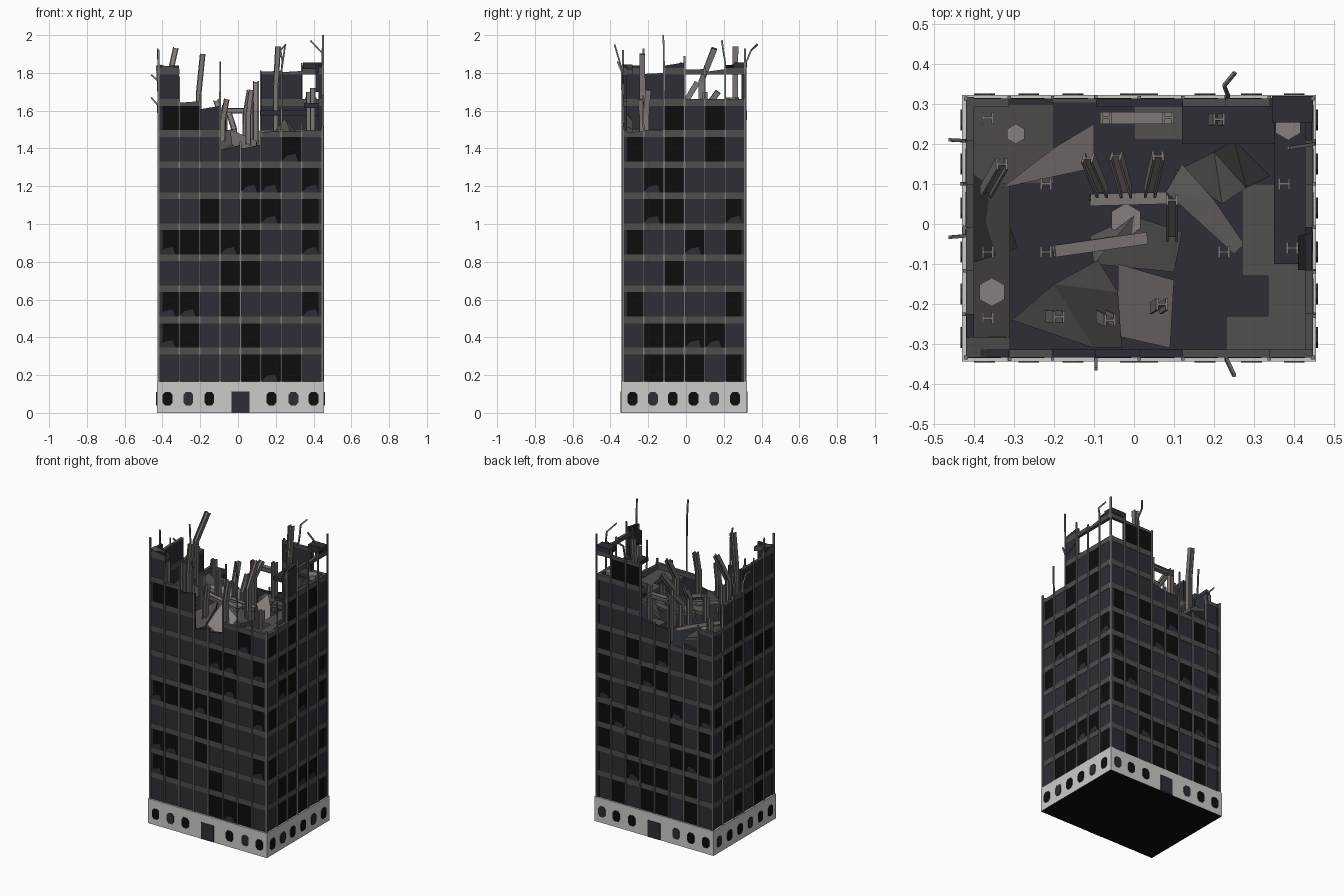
import bpy, bmesh, math, random
from mathutils import Vector

if "Cube" in bpy.data.objects:
    bpy.data.objects.remove(bpy.data.objects["Cube"])
random.seed(7)

def mat(name, *c):
    m = bpy.data.materials.new(name)
    m.diffuse_color = (*c, 1)
    m.use_nodes = True
    m.node_tree.nodes["Principled BSDF"].inputs["Base Color"].default_value = m.diffuse_color
    return m

NAVY = mat("navy glass", .026, .026, .036)
BLACK = mat("dark opening", .004, .004, .004)
BAND = mat("grey band", .075, .075, .073)
STONE = mat("pale stone", .6, .6, .59)
STEEL = mat("dusty steel", .21, .185, .18)
TRIM = mat("mullion grey", .2, .2, .2)
RUBBLE = mat("dark concrete", .085, .083, .08)
LIGHT = mat("light rubble", .24, .21, .205)
MATS = [NAVY, BLACK, BAND]

def finish(bm, name, mats):
    bmesh.ops.recalc_face_normals(bm, faces=bm.faces)
    me = bpy.data.meshes.new(name)
    bm.to_mesh(me)
    bm.free()
    for m in mats:
        me.materials.append(m)
    ob = bpy.data.objects.new(name, me)
    bpy.context.collection.objects.link(ob)
    return ob

def loft(bm, rings, first=0, last=0):
    """Closed tube through rings of equal size, capped at both ends."""
    vs = [[bm.verts.new(p) for p in r] for r in rings]
    n = len(vs[0])
    for a, b in zip(vs, vs[1:]):
        for i in range(n):
            bm.faces.new((a[i], a[(i + 1) % n], b[(i + 1) % n], b[i]))
    bm.faces.new(vs[0]).material_index = first
    bm.faces.new(vs[-1]).material_index = last

X0, X1, Y0, Y1 = -.42, .447, -.333, .313
W = .1083
def place(side, u, d, z):
    """u along the wall, d inward from its outer face."""
    return {"front": (u, Y0 + d, z), "back": (u, Y1 - d, z),
            "left": (X0 + d, u, z), "right": (X1 - d, u, z)}[side]

def ring(side, pts, d):
    return [place(side, u, d, z) for u, z in pts]

# broken top height of every bay, and black panes floor by floor
TOPS = {"front": [1.84, 1.65, 1.625, 1.42, 1.42, 1.49, 1.49, 1.5],
        "back": [1.49, 1.36, 1.33, 1.43, 1.45, 1.81, 1.81, 1.85],
        "right": [1.49, 1.5, 1.855, 1.82, 1.82, 1.85],
        "left": [1.84, 1.8, 1.8, 1.66, 1.64, 1.49]}
HOLES = {("right", 3), ("right", 4), ("right", 5), ("back", 7), ("left", 3)}
PANES = {"front": ["....BBB.", "BB..B...", "BB.B...B", "...BB...", "BBBBB..B",
                   "..B.BB.B", "....BB.B", "......B.", "BB......", "........"],
         "right": [".BBB.B", ".BBBB.", "B....B", "..B...", "B..B.B",
                   ".BB..B", ".BB...", "B.B.B.", "..B.B.", "B..B.B"]}
for s, n in (("back", 8), ("left", 6)):
    PANES[s] = ["".join(random.choice("BB...") for _ in range(n)) for _ in range(10)]

# curtain walls: one pane and one spandrel band per bay and floor
for side, tops in TOPS.items():
    bm = bmesh.new()
    start = X0 if side in ("front", "back") else Y0
    for b, top in enumerate(tops):
        u0, u1 = start + b * W, min(start + (b + 1) * W, .447)
        for k in range(11):
            zb = .31 + .1645 * k
            z0 = .165 if k == 0 else zb - .1295
            for lo, hi, band in ((z0, zb, 0), (zb, zb + .035, 1)):
                if lo >= top - .004:
                    continue
                if k == 9 and not band and (side, b) in HOLES:
                    continue
                h1 = h2 = min(hi, top)
                if hi > top:
                    h1 -= random.random() * min(.035, (top - lo) * .6)
                pts = [(u0, lo), (u1, lo), (u1, h2), (u0, h1)]
                black = not band and PANES[side][min(k, 9)][b] == "B"
                mi = 2 if band else 0
                off = .002 if not band else 0
                start_f = len(bm.faces)
                loft(bm, [ring(side, pts, off), ring(side, pts, .02)], 1 if black else mi, mi)
                bm.faces.ensure_lookup_table()
                for f in bm.faces[start_f:start_f + 4]:
                    f.material_index = mi
                # jagged remains of navy glass in some black panes
                if black and random.random() < .25:
                    c = [(u0, lo), (u1 - .02, lo), (u1 - .035, lo + .04), (u0 + .03, lo + .03)]
                    if lo + .04 < top:
                        loft(bm, [ring(side, c, -.001), ring(side, c, .003)])
    finish(bm, side + "_curtain_wall", MATS)

# stone base with dark underside
bm = bmesh.new()
corners = [(-.43, -.343), (.455, -.343), (.455, .322), (-.43, .322)]
loft(bm, [[(x, y, z) for x, y in corners] for z in (0, .165)], 1, 0)
finish(bm, "stone_base", [STONE, BLACK])

# base windows (octagons) and doors, as thin plates
for side, us in (("front", (-.373, -.263, -.152, .177, .293, .4)), ("right", (-.283, -.175, -.07, .04, .15, .26)),
                 ("back", (-.373, -.263, -.152, .177, .293, .4)), ("left", (-.283, -.175, -.07, .04, .15, .26))):
    bm = bmesh.new()
    for i, u in enumerate(us):
        o = [(u + sx, .075 + sz) for sx, sz in ((-.014, -.035), (.014, -.035), (.026, -.02), (.026, .02),
                                                (.014, .035), (-.014, .035), (-.026, .02), (-.026, -.02))]
        m = (i * 7 + len(side)) % 3 > 0
        loft(bm, [ring(side, o, -.013), ring(side, o, -.006)], int(m), 0)
    if side in ("front", "back"):
        o = [(-.035, .001), (.06, .001), (.06, .112), (-.035, .112)]
        loft(bm, [ring(side, o, -.013), ring(side, o, -.006)])
    finish(bm, side + "_base_windows", MATS)

SQUARE = [(-1, -1), (1, -1), (1, 1), (-1, 1)]
I_BEAM = [(-1, -1), (-.6, -1), (-.6, -.2), (.6, -.2), (.6, -1), (1, -1),
          (1, 1), (.6, 1), (.6, .2), (-.6, .2), (-.6, 1), (-1, 1)]
def sweep(name, path, profile, r, m):
    """Carry a profile along a bent path."""
    P = [Vector(p) for p in path]
    rings = []
    for i, p in enumerate(P):
        d = (P[min(i + 1, len(P) - 1)] - P[max(i - 1, 0)]).normalized()
        ref = Vector((0, 1, 0)) if abs(d.y) < .8 else Vector((0, 0, 1))
        a = ref.cross(d).normalized()
        b = d.cross(a)
        rings.append([p + a * x * r + b * y * r for x, y in profile])
    bm = bmesh.new()
    loft(bm, rings)
    return finish(bm, name, [m])

# mullions on every bay line, some running on as bent rods
RODS = {("front", 3): [(-.095, -.338, 1.8), (-.095, -.362, 1.86)], ("front", 6): [(.232, -.34, 1.82), (.25, -.378, 1.95)],
        ("back", 6): [(.235, .32, 1.86), (.225, .345, 1.92), (.252, .378, 1.95)],
        ("right", 2): [(.45, -.12, 2.0)], ("right", 5): [(.45, .2, 1.9), (.385, .19, 1.97)],
        ("left", 1): [(-.425, -.225, 1.93)], ("left", 3): [(-.425, -.03, 1.76), (-.46, -.033, 1.79)],
        ("left", 5): [(-.425, .208, 1.63), (-.46, .21, 1.67)], ("left", 4): [(-.43, .1, 1.84)],
        ("front", 1): [(-.31, -.338, 1.78)], ("right", 1): [(.45, -.23, 1.68)], ("back", 3): [(-.095, .318, 1.6)]}
for side, tops in TOPS.items():
    start = X0 if side in ("front", "back") else Y0
    for b in range(1, len(tops)):
        u = start + b * W
        h = max(tops[b - 1:b + 1]) + random.uniform(-.01, .04)
        if (side, b) in RODS:
            h = min(h, RODS[side, b][0][2] - .05)
        path = [place(side, u, -.003, .165), place(side, u, -.003, h)] + RODS.get((side, b), [])
        sweep(side + "_mullion", path, SQUARE, .0042, TRIM)
for x, y, h in ((X0, Y0, 1.92), (X1, Y1, 1.93), (X1, Y0, 1.52), (X0, Y1, 1.5)):
    sweep("corner_mullion", [(x, y, .165), (x, y, h)], SQUARE, .005, TRIM)

# steel columns standing in the ruin, on a loose grid
COLUMNS = [[(-.365, .265, 1.56)], [(-.365, -.07, 1.66)], [(-.365, -.235, 1.74)], [(-.22, .1, 1.6)],
           [(-.22, -.07, 1.62)], [(.375, .1, 1.7)], [(.395, -.06, 1.72)], [(.225, -.07, 1.5)],
           [(-.07, .265, 1.63)], [(.085, .265, 1.66)],
           [(.2, .26, 1.72), (.212, .262, 1.94)], [(-.207, -.23, 1.7), (-.187, -.232, 1.9)],
           [(-.08, -.23, 1.55), (-.06, -.24, 1.66)], [(.055, -.21, 1.58), (.07, -.2, 1.71)],
           [(-.37, .08, 1.75), (-.33, .15, 1.93)], [(-.08, .08, 1.55), (-.115, .165, 1.65)],
           [(-.02, .08, 1.5), (-.045, .17, 1.58)], [(.04, .08, 1.58), (.06, .17, 1.7)],
           [(.095, -.03, 1.6), (.095, .06, 1.75)]]
for c in COLUMNS:
    x, y, z = c[0]
    sweep("steel_column", [(x, y, 1.3)] + c, I_BEAM, .015, STEEL)

# fallen and bridging beams
for p, q in (((-.08, .265, 1.6), (.1, .265, 1.6)), ((-.2, -.068, 1.5), (.03, -.035, 1.44)),
             ((-.11, .06, 1.44), (.08, .065, 1.42))):
    sweep("fallen_beam", [p, q], I_BEAM, .015, STEEL)

def slab(name, pts, m, t=.025):
    bm = bmesh.new()
    loft(bm, [[(x, y, z - t) for x, y, z in pts], pts])
    bmesh.ops.triangulate(bm, faces=[f for f in bm.faces if len(f.verts) > 4])
    finish(bm, name, [m])

# floor plates left inside
def rect(x0, x1, y0, y1, z, z2=None):
    z2 = z if z2 is None else z2
    return [(x0, y0, z), (x1, y0, z2), (x1, y1, z2), (x0, y1, z)]
slab("main_floor", rect(X0 + .01, X1 - .01, Y0 + .01, Y1 - .01, 1.33), NAVY)
slab("back_left_floor", rect(-.405, -.2, .1, .3, 1.46, 1.4), RUBBLE)
slab("left_floor", rect(-.405, -.31, -.32, .1, 1.49, 1.42), RUBBLE)
slab("back_right_floor", rect(.12, .435, .2, .3, 1.6), NAVY)
slab("back_middle_floor", rect(.0, .12, .21, .3, 1.42), RUBBLE)
slab("right_floor", rect(.35, .435, -.1, .3, 1.64), NAVY)
slab("right_ledge", rect(.27, .35, -.13, .1, 1.46), RUBBLE)
slab("corner_ledge", rect(.23, .435, -.322, -.23, 1.46), RUBBLE)
slab("corner_strip", rect(.335, .435, -.23, -.1, 1.46), RUBBLE)

# sloping broken concrete
slab("front_heap", [(-.305, -.24, 1.36), (-.1, -.31, 1.38), (-.03, -.31, 1.42), (-.04, -.17, 1.5), (-.09, -.09, 1.49), (-.2, -.15, 1.42)], RUBBLE)
slab("middle_heap", [(-.1, -.1, 1.47), (.1, -.12, 1.4), (.12, -.02, 1.38), (0, .02, 1.44), (-.11, -.03, 1.42)], RUBBLE)
slab("right_heap", [(.1, .13, 1.4), (.22, .05, 1.5), (.28, .09, 1.48), (.34, .12, 1.45), (.25, .21, 1.56), (.2, .18, 1.5)], RUBBLE)
slab("front_panel", [(-.04, -.28, 1.42), (.09, -.31, 1.38), (.1, -.14, 1.44), (-.04, -.1, 1.5)], LIGHT)
slab("right_panel", [(.08, .08, 1.45), (.25, -.075, 1.4), (.275, -.05, 1.42), (.2, .06, 1.47), (.12, .15, 1.5)], LIGHT)
slab("left_panel", [(-.33, .09, 1.47), (-.1, .14, 1.4), (-.1, .25, 1.42), (-.2, .19, 1.45)], LIGHT)
slab("left_wedge", [(-.41, -.1, 1.55), (-.29, -.06, 1.36), (-.34, .08, 1.4), (-.41, .13, 1.6)], RUBBLE)
slab("corner_wedge", [(-.4, -.325, 1.6), (-.31, -.325, 1.52), (-.32, -.28, 1.5), (-.36, -.28, 1.54)], RUBBLE)

# torn roof corners at the two tall ends
slab("front_left_cap", rect(X0, -.31, Y0, Y0 + .05, 1.845, 1.82), BAND, .03)
slab("back_right_cap", rect(.345, X1, Y1 - .06, Y1 + .006, 1.855), NAVY, .035)
slab("right_cap", [(.41, -.115, 1.8), (X1, -.115, 1.8), (X1, -.02, 1.855), (.41, -.03, 1.855)], NAVY, .1)

# hexagonal lumps of rubble
for x, y, z, r in ((.385, .245, 1.67, .036), (-.355, -.17, 1.5, .036), (-.295, .225, 1.46, .025), (-.02, .01, 1.44, .042)):
    slab("rubble_lump", [(x + r * math.sin(i * math.pi / 3), y + r * math.cos(i * math.pi / 3), z) for i in range(6)], LIGHT, .04)
